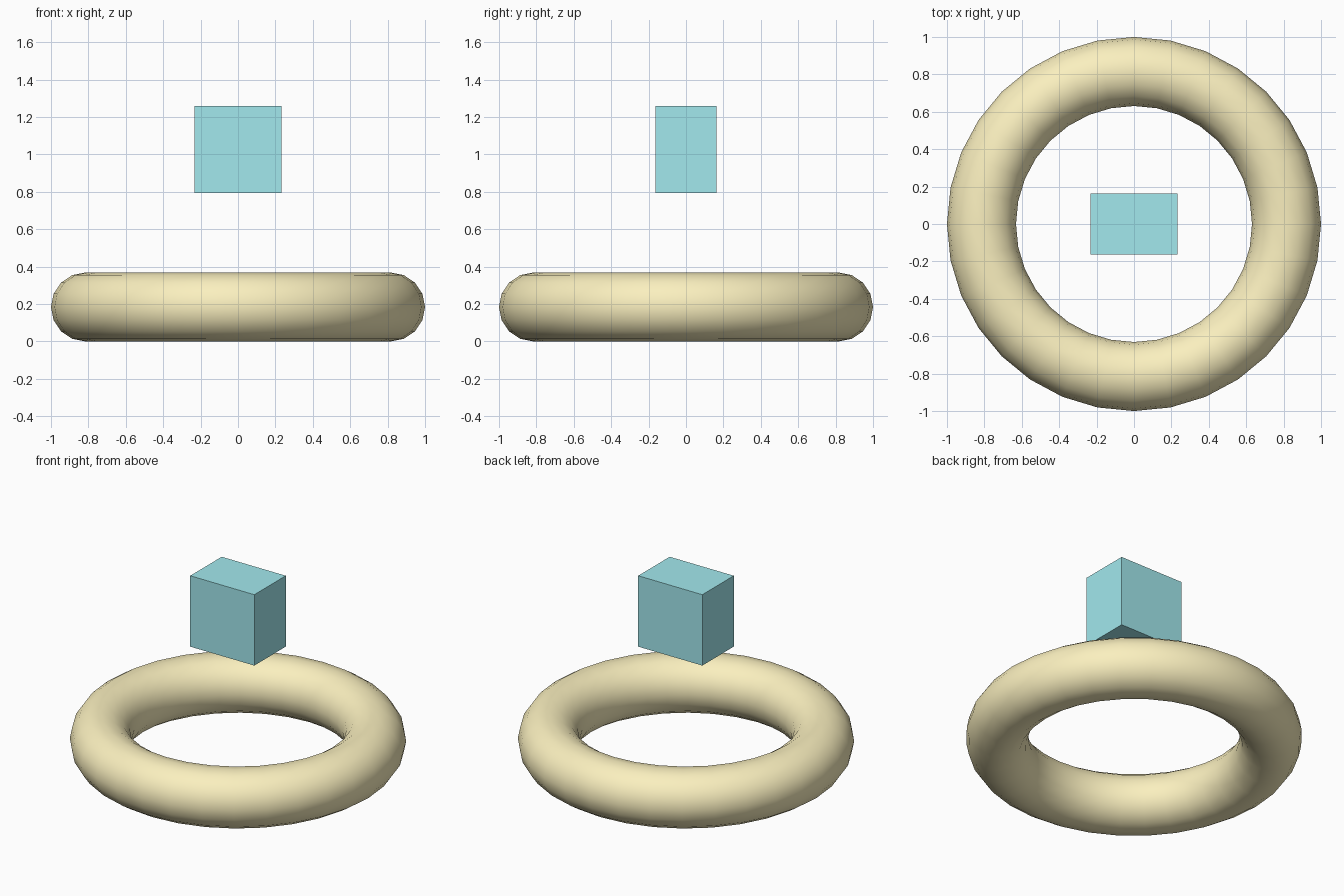
import bpy

if "Cube" in bpy.data.objects:
    bpy.data.objects.remove(bpy.data.objects["Cube"])


def paint(obj, color):
    mat = bpy.data.materials.new(obj.name + "_paint")
    mat.diffuse_color = (*color, 1)
    mat.use_nodes = True
    mat.node_tree.nodes["Principled BSDF"].inputs["Base Color"].default_value = mat.diffuse_color
    obj.data.materials.append(mat)


# Smooth ring lying on the ground
R, r = 0.8155, 0.1845
bpy.ops.mesh.primitive_torus_add(major_segments=32, minor_segments=16,
                                 major_radius=R, minor_radius=r,
                                 location=(0, 0, r))
ring = bpy.context.object
ring.name = "ring"
bpy.ops.object.shade_smooth()
paint(ring, (0.96, 0.87, 0.52))

# Flat-faced block floating above the middle of the ring
bpy.ops.mesh.primitive_cube_add(size=1, location=(0, 0, 1.027))
block = bpy.context.object
block.name = "floating_block"
block.scale = (0.465, 0.326, 0.465)
bpy.ops.object.transform_apply(location=False, rotation=False, scale=True)
paint(block, (0.36, 0.81, 0.85))
